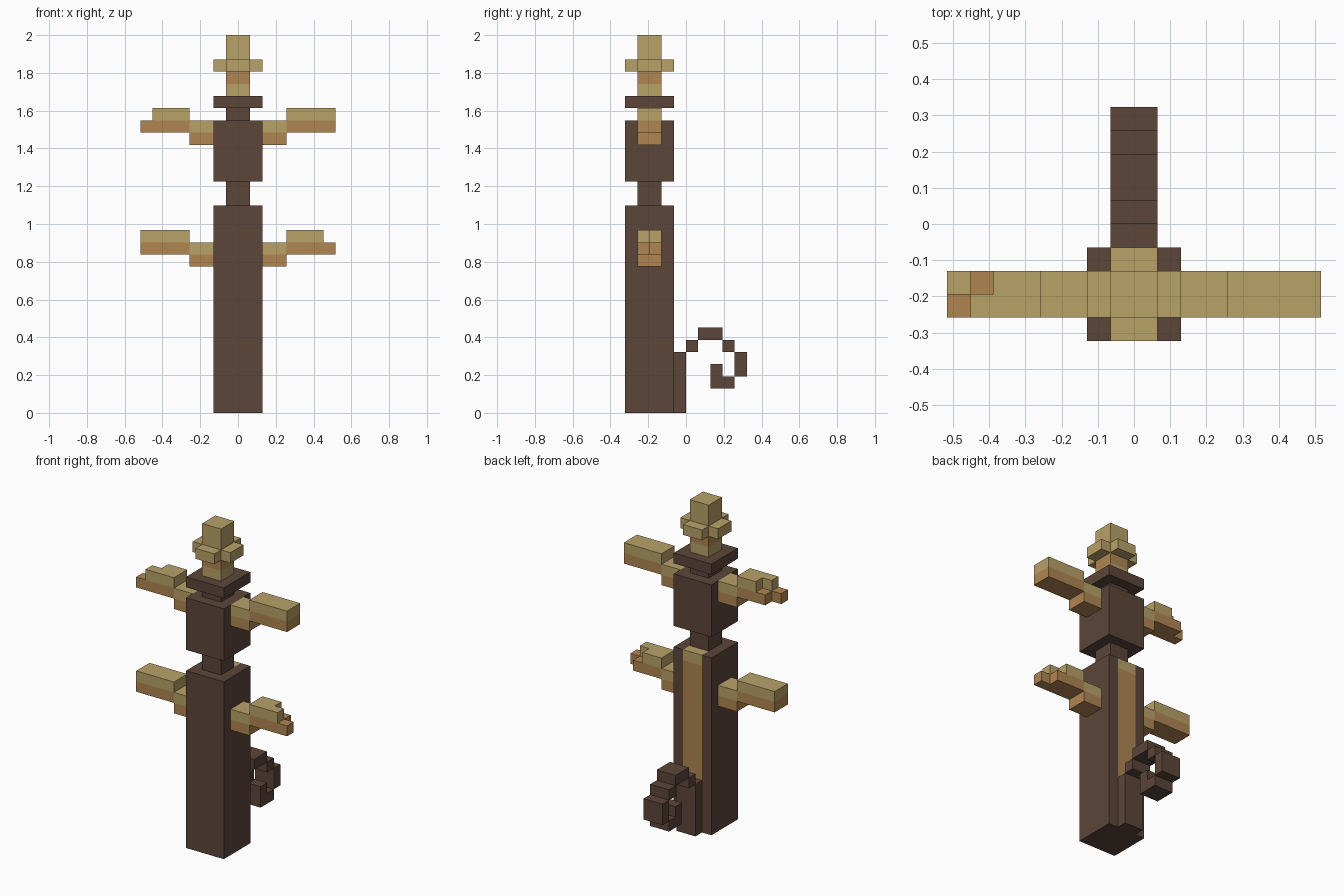
import bpy, bmesh
from mathutils import Vector

if "Cube" in bpy.data.objects:
    bpy.data.objects.remove(bpy.data.objects["Cube"])

U = 2 / 31  # size of one block


def material(name, rgb):
    m = bpy.data.materials.new(name)
    m.diffuse_color = (*rgb, 1)
    m.use_nodes = True
    m.node_tree.nodes["Principled BSDF"].inputs["Base Color"].default_value = m.diffuse_color
    return m


MATS = [material("dark brown", (0.107, 0.061, 0.042)),
        material("pale tan", (0.48, 0.36, 0.14)),
        material("warm orange brown", (0.44, 0.235, 0.085))]
BROWN, TAN, ORANGE = range(3)


def part(name, boxes, mirror=False):
    """Join boxes given as (colour, x0, x1, y0, y1, z0, z1) in block units."""
    bm = bmesh.new()
    for colour, x0, x1, y0, y1, z0, z1 in boxes:
        if mirror:
            x0, x1 = -x1, -x0
        verts = bmesh.ops.create_cube(bm, size=1)["verts"]
        for v in verts:
            v.co = Vector((x0 if v.co.x < 0 else x1,
                           y0 if v.co.y < 0 else y1,
                           z0 if v.co.z < 0 else z1)) * U
        for f in {f for v in verts for f in v.link_faces}:
            f.material_index = colour
    mesh = bpy.data.meshes.new(name)
    for m in MATS:
        mesh.materials.append(m)
    bm.to_mesh(mesh)
    bm.free()
    obj = bpy.data.objects.new(name, mesh)
    bpy.context.collection.objects.link(obj)
    return obj


# Lower body with a channel along its back
part("lower_body", [(BROWN, -2, 2, -5, -2, 0, 17),
                    (BROWN, -2, -1, -2, -1, 0, 17),
                    (BROWN, 1, 2, -2, -1, 0, 17),
                    (BROWN, -1, 1, -2, -1, 0, 5)])
# Coloured stripe filling the channel
part("back_stripe", [(ORANGE, -1, 1, -2, -1, 5, 16),
                     (TAN, -1, 1, -2, -1, 16, 17)])

# Upper body, necks and collar
part("waist", [(BROWN, -1, 1, -4, -2, 17, 19)])
part("upper_body", [(BROWN, -2, 2, -5, -1, 19, 24)])
part("neck", [(BROWN, -1, 1, -4, -2, 24, 25)])
part("collar", [(BROWN, -2, 2, -5, -1, 25, 26)])

# Head with a cross-shaped brim
part("head", [(TAN, -1, 1, -4, -2, 26, 27),
              (ORANGE, -1, 1, -4, -2, 27, 28),
              (TAN, -1, 1, -4, -2, 29, 31)])
part("brim", [(TAN, -2, 2, -4, -2, 28, 29),
              (TAN, -1, 1, -5, -4, 28, 29),
              (TAN, -1, 1, -2, -1, 28, 29)])


# Stepped arms: plain ones, and ones ending in a notched hand
def arm(name, z, notched, mirror):
    boxes = [(ORANGE, 2, 4, -4, -2, z, z + 1),
             (TAN, 2, 4, -4, -2, z + 1, z + 2)]
    for colour, h, tip in ((ORANGE, z + 1, 8), (TAN, z + 2, 7)):
        if notched:
            boxes += [(colour, 4, tip - 1, -4, -2, h, h + 1),
                      (colour, tip - 1, tip, -4, -3, h, h + 1)]
        else:
            boxes.append((colour, 4, 8, -4, -2, h, h + 1))
    part(name, boxes, mirror)


arm("upper_arm_right", 22, False, False)
arm("upper_arm_left", 22, True, True)
arm("lower_arm_right", 12, True, False)
arm("lower_arm_left", 12, False, True)

# Curled tail: (y0, y1, z0, z1) for each segment
TAIL = [(-1, 0, 0, 5), (0, 1, 5, 6), (1, 3, 6, 7), (3, 4, 5, 6),
        (4, 5, 3, 5), (2, 4, 2, 3), (2, 3, 3, 4)]
part("tail", [(BROWN, -1, 1, *seg) for seg in TAIL])
